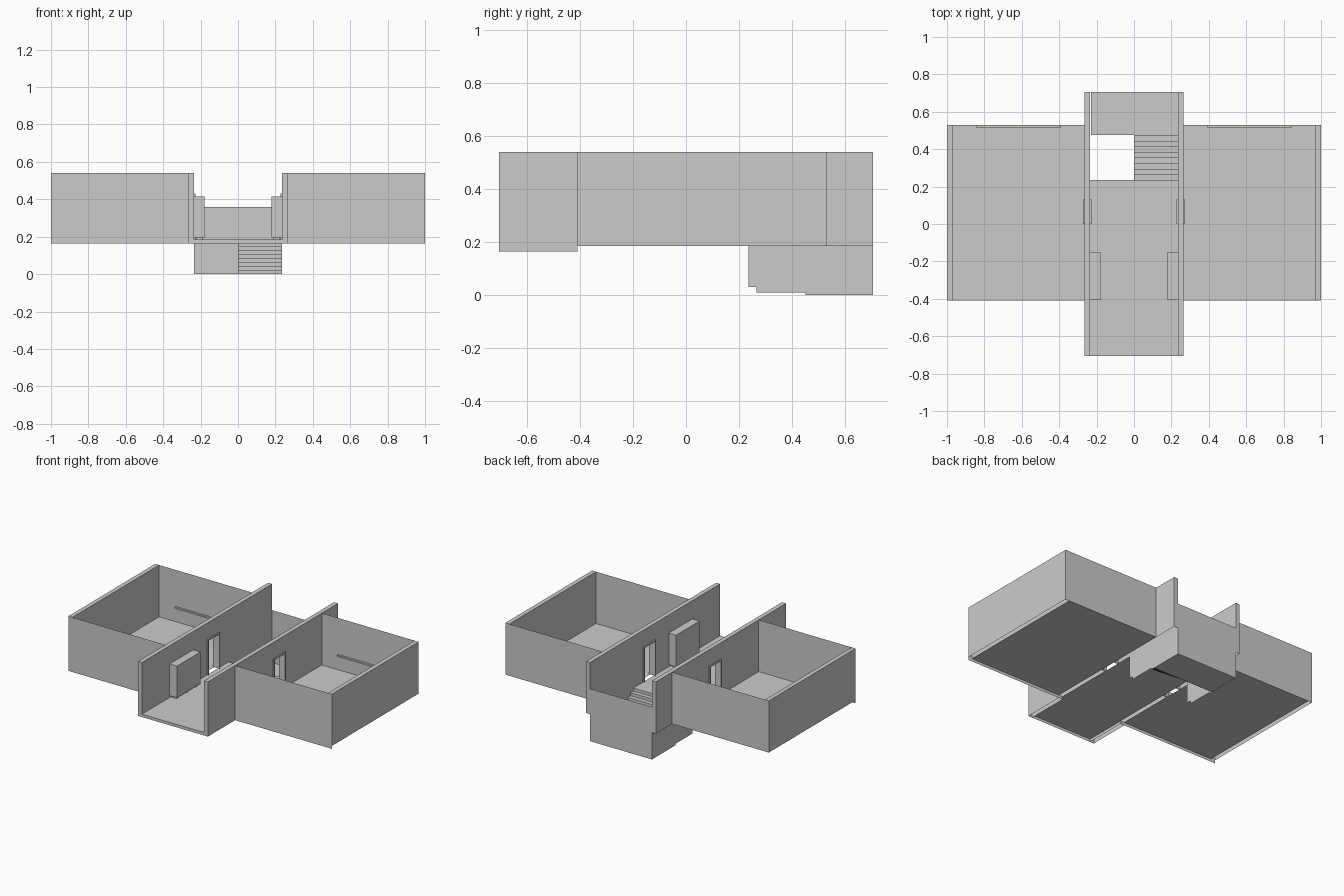
import bpy, bmesh

if "Cube" in bpy.data.objects:
    bpy.data.objects.remove(bpy.data.objects["Cube"])

FLOOR, TOP, LOW = 0.185, 0.54, 0.165


def mesh_object(name, verts, faces):
    me = bpy.data.meshes.new(name)
    me.from_pydata(verts, [], faces)
    ob = bpy.data.objects.new(name, me)
    bpy.context.collection.objects.link(ob)
    return ob


def sheet(name, *corners):
    return mesh_object(name, corners, [tuple(range(len(corners)))])


def box(name, x, y, z):
    v = [(a, b, c) for a in sorted(x) for b in y for c in z]
    f = [(0, 1, 3, 2), (4, 6, 7, 5), (0, 4, 5, 1), (2, 3, 7, 6), (0, 2, 6, 4), (1, 5, 7, 3)]
    return mesh_object(name, v, f)


def wall(name, x, profile):
    """Extrude a (y, z) profile along x; the underside stays open."""
    n = len(profile)
    x0, x1 = sorted(x)
    bm = bmesh.new()
    a = [bm.verts.new((x0, y, z)) for y, z in profile]
    b = [bm.verts.new((x1, y, z)) for y, z in profile]
    bm.faces.new(a)
    bm.faces.new(b[::-1])
    for i in range(n):
        j = (i + 1) % n
        if profile[i][1] == profile[j][1] and profile[i][1] <= FLOOR:
            continue
        bm.faces.new((a[i], b[i], b[j], a[j]))
    bmesh.ops.recalc_face_normals(bm, faces=bm.faces)
    me = bpy.data.meshes.new(name)
    bm.to_mesh(me)
    bm.free()
    ob = bpy.data.objects.new(name, me)
    bpy.context.collection.objects.link(ob)


for side, s in (("left", -1), ("right", 1)):
    # corridor wall with a doorway notch
    wall(side + "_corridor_wall", (s * 0.235, s * 0.265),
         [(-0.705, LOW), (-0.41, LOW), (-0.41, FLOOR), (0.01, FLOOR), (0.01, 0.42),
          (0.12, 0.42), (0.12, FLOOR), (0.705, FLOOR), (0.705, TOP), (-0.705, TOP)])
    # door frame
    wall(side + "_door_frame", (s * 0.226, s * 0.272),
         [(0.0, FLOOR), (0.01, FLOOR), (0.01, 0.42), (0.12, 0.42), (0.12, FLOOR),
          (0.13, FLOOR), (0.13, 0.43), (0.0, 0.43)])
    # outer wall of the room
    wall(side + "_outer_wall", (s * 0.97, s * 1.0),
         [(-0.41, FLOOR), (0.53, FLOOR), (0.53, TOP), (-0.41, TOP)])
    # thin front and back walls
    for name, y, z in (("front", -0.41, LOW), ("back", 0.53, FLOOR)):
        sheet(f"{side}_room_{name}_wall", (s * 0.265, y, z), (s * 1.0, y, z),
              (s * 1.0, y, TOP), (s * 0.265, y, TOP))
    sheet(side + "_room_floor", (s * 0.265, -0.41, FLOOR), (s * 0.97, -0.41, FLOOR),
          (s * 0.97, 0.53, FLOOR), (s * 0.265, 0.53, FLOOR))
    # narrow shelf on the back wall
    box(side + "_shelf", (s * 0.39, s * 0.845), (0.517, 0.53), (0.28, 0.29))
    # cabinet and feet
    box(side + "_cabinet", (s * 0.18, s * 0.235), (-0.405, -0.15), (0.197, 0.415))
    for i, y in enumerate((-0.395, -0.29, -0.185)):
        box(f"{side}_cabinet_foot_{i}", (s * 0.19, s * 0.225), (y, y + 0.02), (FLOOR, 0.197))
    # stairwell side panel
    px = s * 0.235
    sheet(side + "_stairwell_panel", (px, 0.235, 0.03), (px, 0.265, 0.03), (px, 0.265, 0.01),
          (px, 0.45, 0.01), (px, 0.45, 0), (px, 0.705, 0), (px, 0.705, FLOOR), (px, 0.235, FLOOR))

# corridor floor and front lip
sheet("corridor_floor", (-0.235, -0.705, FLOOR), (0.235, -0.705, FLOOR),
      (0.235, 0.235, FLOOR), (-0.235, 0.235, FLOOR))
sheet("corridor_front_lip", (-0.235, -0.705, LOW), (0.235, -0.705, LOW),
      (0.235, -0.705, FLOOR), (-0.235, -0.705, FLOOR))

# stairs as a folded sheet going down to the landing
path = [(0.235, FLOOR)]
for i in range(8):
    z = FLOOR * (1 - (i + 1) / 9)
    path += [(0.235 + 0.03 * i, z), (0.265 + 0.03 * i, z)]
path.append((0.475, 0.0))
verts = [(x, y, z) for y, z in path for x in (0.0, 0.235)]
mesh_object("stairs", verts, [(2 * i, 2 * i + 1, 2 * i + 3, 2 * i + 2) for i in range(len(path) - 1)])

# landing and back wall
sheet("landing", (-0.23, 0.475, 0), (0.235, 0.475, 0), (0.235, 0.705, 0), (-0.23, 0.705, 0))
sheet("stairwell_back_wall", (-0.235, 0.705, 0), (0.235, 0.705, 0),
      (0.235, 0.705, 0.36), (-0.235, 0.705, 0.36))
